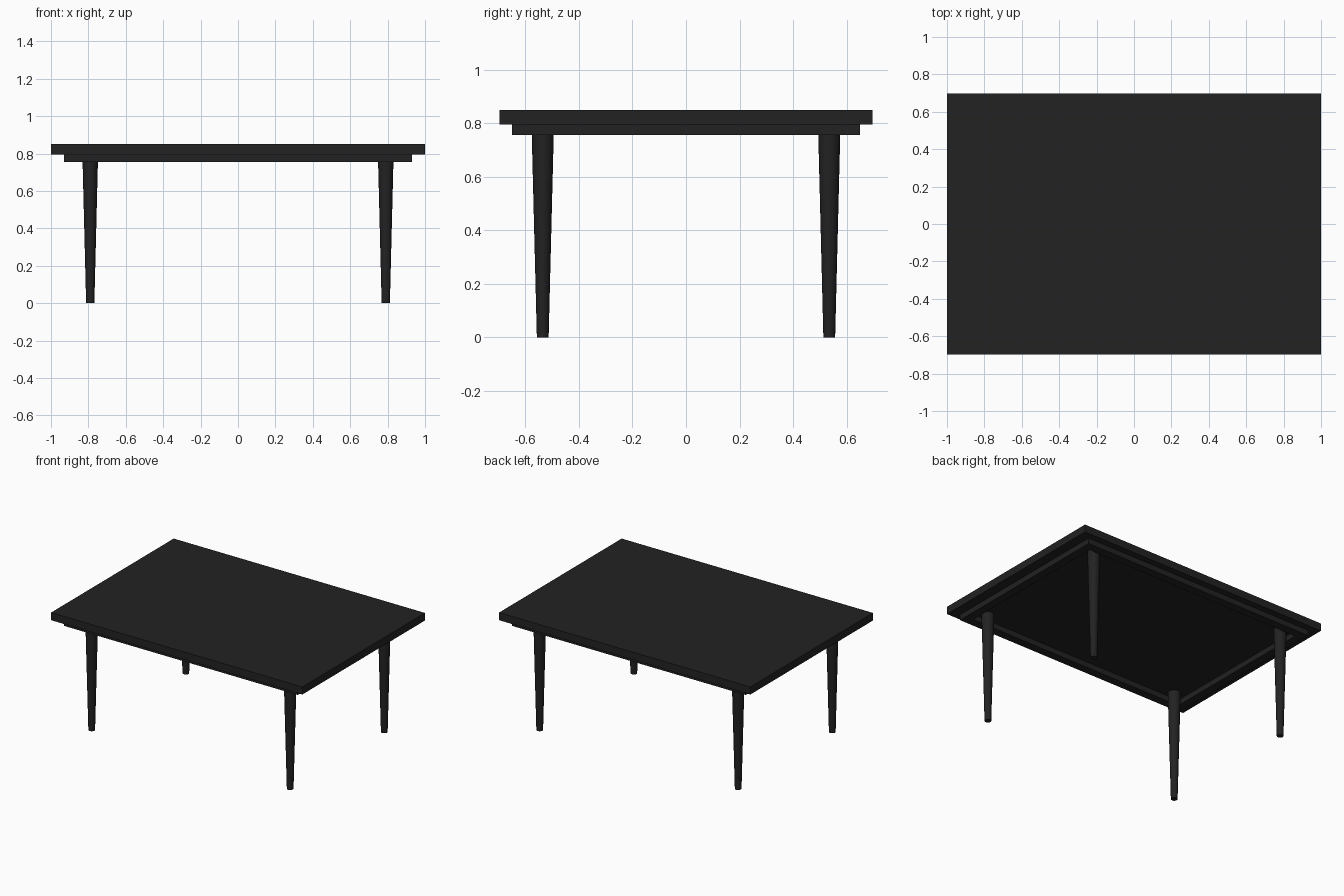
import bpy
import bmesh
from mathutils import Matrix

cube = bpy.data.objects.get("Cube")
if cube:
    bpy.data.objects.remove(cube, do_unlink=True)

# Single dark finish
black = bpy.data.materials.new("black_stain")
black.use_nodes = True
colour = (0.016, 0.016, 0.016, 1)
black.diffuse_color = colour
black.node_tree.nodes["Principled BSDF"].inputs["Base Color"].default_value = colour

TOP, UNDER, APRON = 0.85, 0.795, 0.755


def make_object(name, bm):
    bmesh.ops.recalc_face_normals(bm, faces=bm.faces)
    mesh = bpy.data.meshes.new(name)
    bm.to_mesh(mesh)
    bm.free()
    mesh.materials.append(black)
    obj = bpy.data.objects.new(name, mesh)
    bpy.context.collection.objects.link(obj)
    return obj


def rectangle(bm, x, y, z):
    return [bm.verts.new((sx * x, sy * y, z))
            for sx, sy in ((-1, -1), (1, -1), (1, 1), (-1, 1))]


# Table top slab
bm = bmesh.new()
bmesh.ops.create_cube(bm, size=1, matrix=Matrix.Translation((0, 0, (TOP + UNDER) / 2))
                      @ Matrix.Diagonal((2, 1.394, TOP - UNDER, 1)))
make_object("table_top", bm)

# Apron: hollow rectangular frame below the slab
bm = bmesh.new()
wall = 0.06
loops = [rectangle(bm, 0.93 - inset, 0.65 - inset, z)
         for inset, z in ((0, UNDER), (0, APRON), (wall, APRON), (wall, UNDER))]
for a, b in zip(loops, loops[1:] + loops[:1]):
    for i in range(4):
        j = (i + 1) % 4
        bm.faces.new((a[i], a[j], b[j], b[i]))
make_object("apron_frame", bm)

# Four round tapered legs
for side, sx in (("left", 1), ("right", -1)):
    for end, sy in (("front", -1), ("back", 1)):
        bm = bmesh.new()
        bmesh.ops.create_cone(bm, cap_ends=True, segments=32, radius1=0.022,
                              radius2=0.042, depth=UNDER,
                              matrix=Matrix.Translation((sx * 0.79, sy * 0.535, UNDER / 2)))
        leg = make_object(f"{end}_{side}_leg", bm)
        bpy.ops.object.select_all(action="DESELECT")
        leg.select_set(True)
        bpy.context.view_layer.objects.active = leg
        bpy.ops.object.shade_smooth_by_angle()
